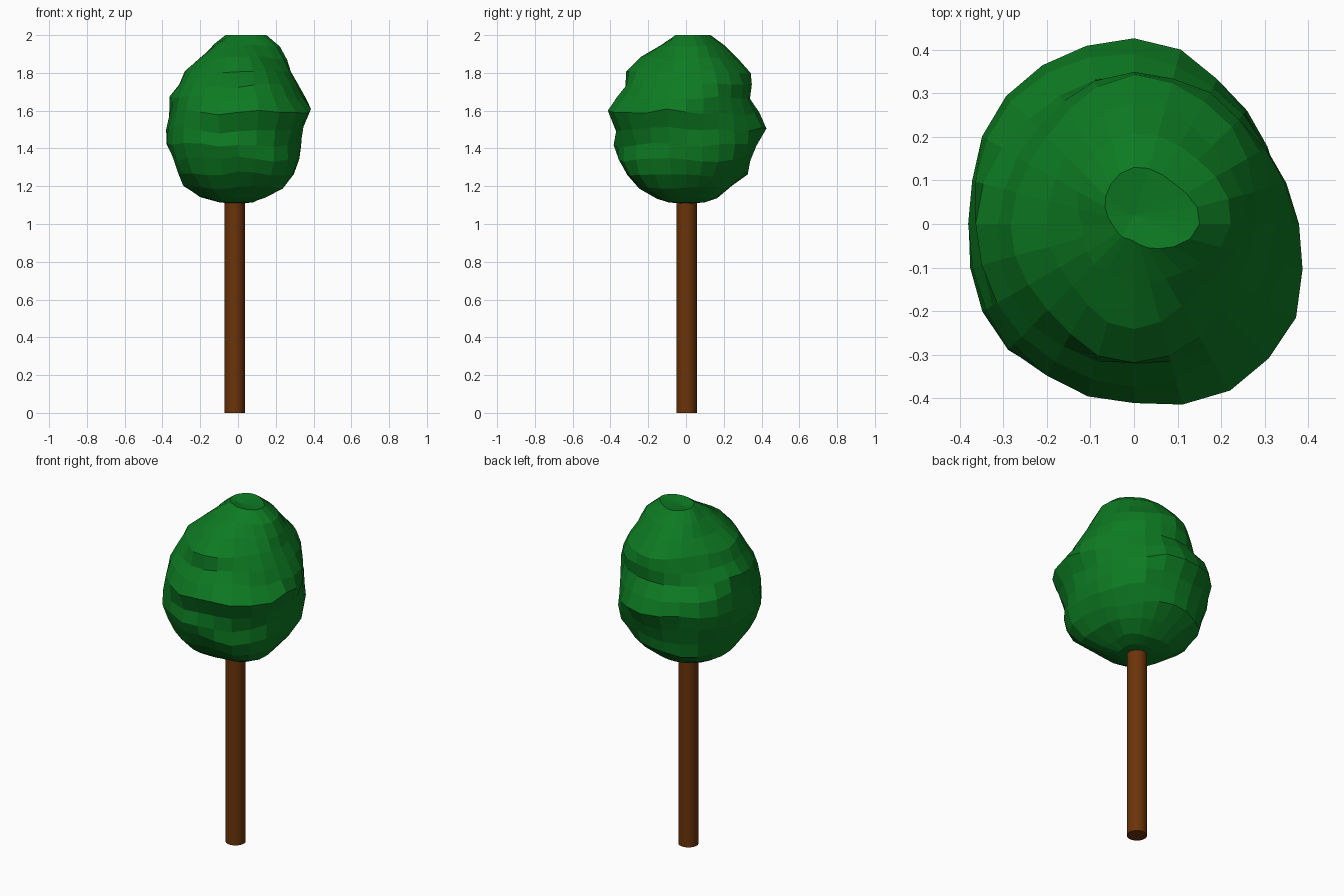
import bpy, bmesh
from math import sin, cos, tau
from mathutils import Vector, noise

cube = bpy.data.objects.get("Cube")
if cube:
    bpy.data.objects.remove(cube)


def material(name, rgb):
    mat = bpy.data.materials.new(name)
    mat.use_nodes = True
    mat.diffuse_color = (*rgb, 1)
    mat.node_tree.nodes["Principled BSDF"].inputs["Base Color"].default_value = (*rgb, 1)
    return mat


def smooth_reach(reach, turn):
    """Smooth closed curve through evenly spaced reaches; turn runs from 0 to 1."""
    n = len(reach)
    k = int(turn * n)
    f = turn * n - k
    a, b, c, d = (reach[(k + j) % n] for j in (-1, 0, 1, 2))
    return b + 0.5 * f * (c - a + f * (2 * a - 5 * b + 4 * c - d + f * (3 * (b - c) + d - a)))


# Trunk: plain round post reaching into the crown
bpy.ops.mesh.primitive_cylinder_add(vertices=32, radius=0.054, depth=1.2, location=(-0.018, 0.003, 0.6))
trunk = bpy.context.object
trunk.name = "trunk"
trunk.data.materials.append(material("bark brown", (0.147, 0.034, 0.003)))
bpy.ops.object.shade_smooth_by_angle()

# Crown: lumpy rings, each a height and its reach in eight directions,
# counter-clockwise from the model's left side
RINGS = [
    (1.115, .08, .1, .1, .1, .1, .11, .09, .09),
    (1.14, .13, .17, .16, .19, .2, .19, .15, .18),
    (1.195, .23, .24, .24, .29, .29, .27, .25, .28),
    (1.26, .29, .29, .33, .35, .32, .34, .32, .35),
    (1.34, .32, .35, .34, .37, .34, .38, .36, .38),
    (1.42, .33, .37, .37, .4, .38, .41, .38, .37),
    (1.5, .34, .36, .43, .41, .38, .4, .37, .4),
    (1.59, .38, .35, .39, .4, .36, .39, .42, .44),
    (1.67, .36, .34, .34, .34, .36, .36, .37, .36),
    (1.74, .32, .34, .35, .31, .31, .33, .32, .33),
    (1.81, .28, .31, .34, .28, .28, .28, .32, .28),
    (1.88, .26, .25, .28, .22, .2, .2, .24, .21),
    (1.945, .22, .21, .21, .17, .12, .13, .13, .16),
    (2, .15, .13, .13, .09, .05, .04, .04, .08),
]
SEGMENTS = 24

bm = bmesh.new()
rows = []
for i, (z, *reach) in enumerate(RINGS):
    row = []
    for s in range(SEGMENTS):
        a = tau * s / SEGMENTS
        p = Vector((cos(a), sin(a), 0)) * smooth_reach(reach, s / SEGMENTS)
        p.z = z
        # small lumps, and rings that wander up and down except near the poles
        lump = 1 + 0.03 * noise.noise(p * 8)
        fade = min(1, i / 3, (len(RINGS) - 1 - i) / 3)
        lift = 0.03 * fade * noise.noise(p * 5 + Vector((7, 3, 1)))
        row.append(bm.verts.new((p.x * lump, p.y * lump, z + lift)))
    rows.append(row)

for low, high in zip(rows, rows[1:]):
    for s in range(SEGMENTS):
        t = (s + 1) % SEGMENTS
        bm.faces.new((low[s], low[t], high[t], high[s]))

# Close both poles with fans; the top one is slightly dished
bottom = bm.verts.new((-0.01, 0, 1.105))
top = bm.verts.new((0, 0.02, 1.985))
for s in range(SEGMENTS):
    t = (s + 1) % SEGMENTS
    bm.faces.new((bottom, rows[0][t], rows[0][s]))
    bm.faces.new((top, rows[-1][s], rows[-1][t]))
bmesh.ops.recalc_face_normals(bm, faces=bm.faces)

mesh = bpy.data.meshes.new("crown")
bm.to_mesh(mesh)
bm.free()
mesh.materials.append(material("leaf green", (0.004, 0.195, 0.016)))
crown = bpy.data.objects.new("crown", mesh)
bpy.context.collection.objects.link(crown)
